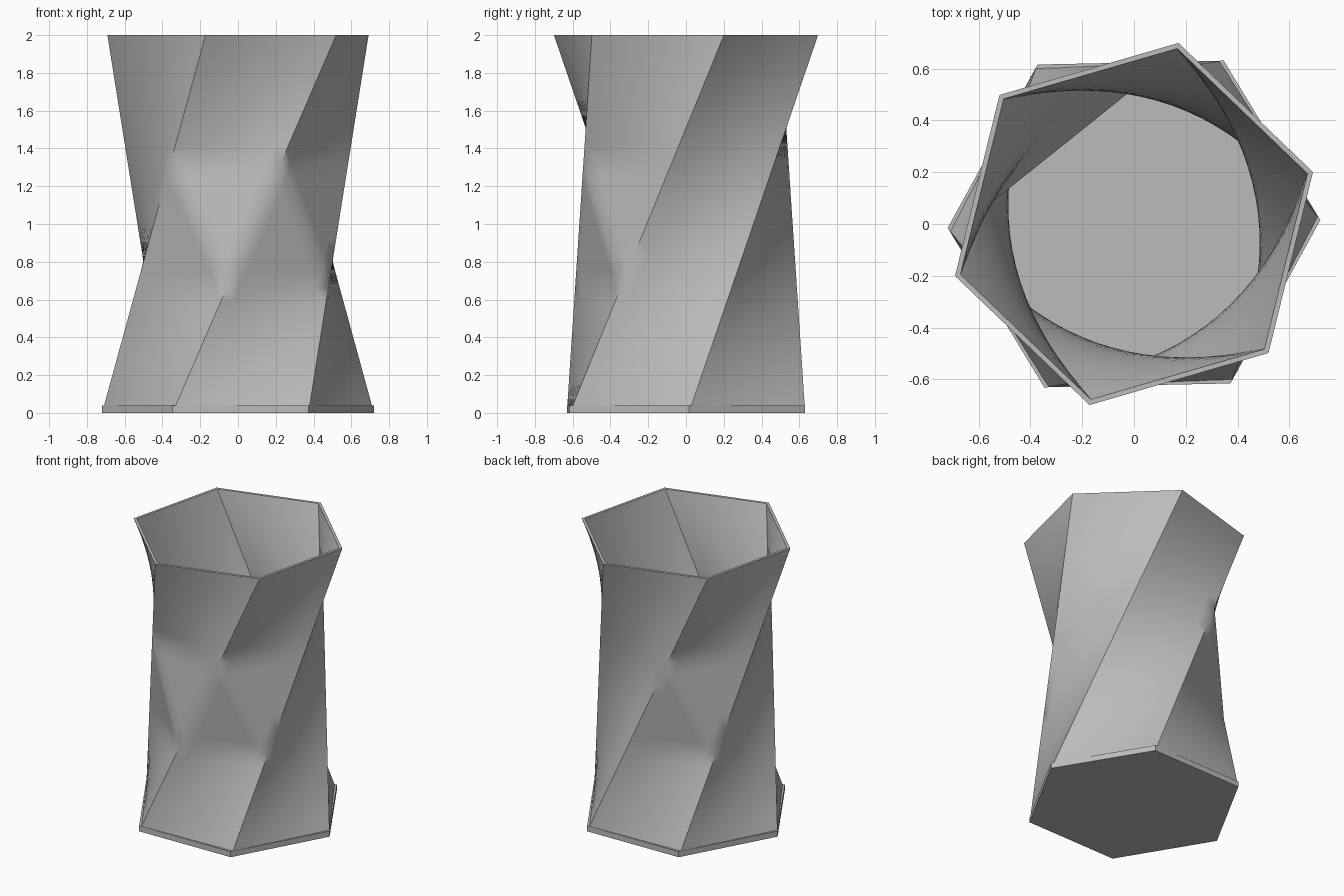
import bpy, bmesh, math
from mathutils import Vector

old = bpy.data.objects.get("Cube")
if old:
    bpy.data.objects.remove(old, do_unlink=True)

SIDES, HEIGHT, RADIUS, WALL = 6, 2.0, 0.72, 0.022
START, TWIST = math.radians(1.2), math.radians(75)
STEPS = 8                      # divisions per third of the height
BASE = 0.04
RIDGE_PANELS = {1, 3, 4}       # outer panels folded outward at mid height
VALLEY_PANELS = {1}            # inner panel folded inward at mid height

grey = bpy.data.materials.new("grey")
grey.use_nodes = True
grey.diffuse_color = (0.5, 0.5, 0.5, 1)
grey.node_tree.nodes["Principled BSDF"].inputs["Base Color"].default_value = (0.5, 0.5, 0.5, 1)


def corner(k, radius, turn, z):
    a = START + turn + k * math.tau / SIDES
    return Vector((radius * math.cos(a), radius * math.sin(a), z))


def edge_point(k, radius, t):
    """Point on the straight slanted edge k."""
    return corner(k, radius, 0, 0).lerp(corner(k, radius, TWIST, HEIGHT), t)


def panel_point(k, radius, s, t, fold):
    """Ruled panel, with its middle third optionally folded on a diagonal."""
    u = 3 * t - 1
    if fold and 0 <= u <= 1:
        a, d = (edge_point(k, radius, f / 3) for f in (1, 2))
        b, c = (edge_point(k + 1, radius, f / 3) for f in (1, 2))
        if fold == "ridge":
            if s + u <= 1:
                return a + s * (b - a) + u * (d - a)
            return c + (1 - s) * (d - c) + (1 - u) * (b - c)
        if s >= u:
            return a + s * (b - a) + u * (c - b)
        return a + u * (d - a) + s * (c - d)
    return edge_point(k, radius, t).lerp(edge_point(k + 1, radius, t), s)


def add_panel(bm, k, radius, fold, inward):
    rows = 3 * STEPS
    grid = [[bm.verts.new(panel_point(k, radius, i / STEPS, j / rows, fold))
             for i in range(STEPS + 1)] for j in range(rows + 1)]
    for j in range(rows):
        for i in range(STEPS):
            a, b = grid[j][i], grid[j][i + 1]
            d, c = grid[j + 1][i], grid[j + 1][i + 1]
            tris = [(a, b, c), (a, c, d)] if fold == "valley" else [(a, b, d), (b, c, d)]
            for tri in tris:
                bm.faces.new(tri[::-1] if inward else tri)
    return grid[-1]


def finish(bm, name):
    bmesh.ops.remove_doubles(bm, verts=bm.verts, dist=1e-5)
    mesh = bpy.data.meshes.new(name)
    bm.to_mesh(mesh)
    bm.free()
    obj = bpy.data.objects.new(name, mesh)
    bpy.context.collection.objects.link(obj)
    mesh.materials.append(grey)
    bpy.ops.object.select_all(action="DESELECT")
    obj.select_set(True)
    bpy.context.view_layer.objects.active = obj
    bpy.ops.object.shade_smooth_by_angle(angle=math.radians(40))
    return obj


# Twisted wall: outer skin, inner skin and flat rim
bm = bmesh.new()
for k in range(SIDES):
    outer = add_panel(bm, k, RADIUS, "ridge" if k in RIDGE_PANELS else None, False)
    inner = add_panel(bm, k, RADIUS - WALL, "valley" if k in VALLEY_PANELS else None, True)
    for i in range(STEPS):
        bm.faces.new((outer[i], outer[i + 1], inner[i + 1], inner[i]))
finish(bm, "twisted_wall")

# Hexagonal base plate
bm = bmesh.new()
low = [bm.verts.new(corner(k, RADIUS, 0, 0)) for k in range(SIDES)]
high = [bm.verts.new(corner(k, RADIUS, 0, BASE)) for k in range(SIDES)]
bm.faces.new(low[::-1])
bm.faces.new(high)
for k in range(SIDES):
    n = (k + 1) % SIDES
    bm.faces.new((low[k], low[n], high[n], high[k]))
finish(bm, "base_plate")
